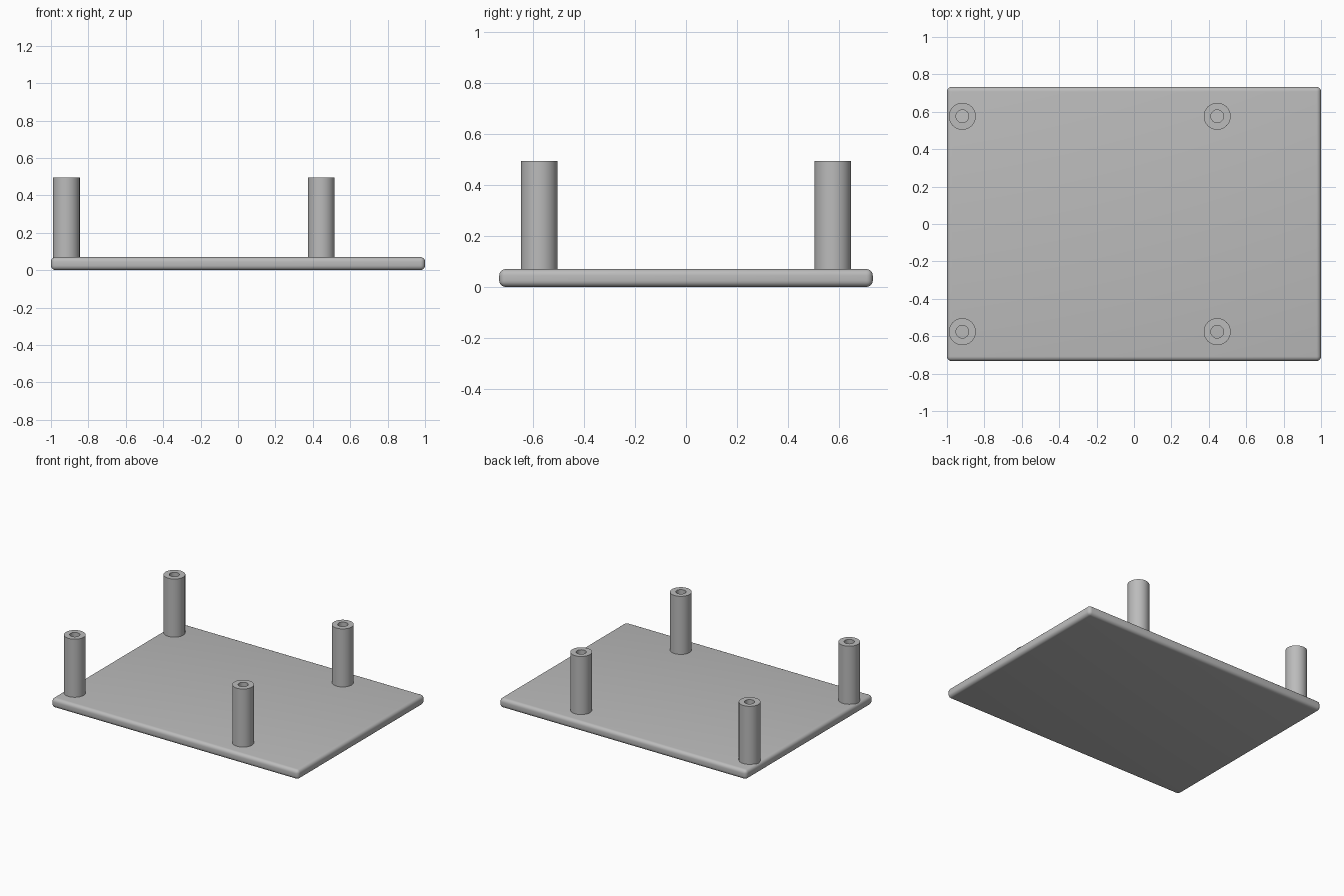
import bpy, bmesh
from math import radians, tau

if "Cube" in bpy.data.objects:
    bpy.data.objects.remove(bpy.data.objects["Cube"])

LENGTH, WIDTH, THICK, ROUND = 2.0, 1.466, 0.07, 0.025
POST_TOP, POST_R, HOLE_R = 0.495, 0.072, 0.034
POST_X, POST_Y = (-0.918, 0.445), (-0.576, 0.576)

# Single plain grey
grey = bpy.data.materials.new("plain_grey")
grey.use_nodes = True
colour = (0.5, 0.5, 0.5, 1)
grey.diffuse_color = colour
grey.node_tree.nodes["Principled BSDF"].inputs["Base Color"].default_value = colour


def make_mesh(name, bm):
    """Turn a bmesh into smooth-shaded mesh data with sharp edges kept."""
    bmesh.ops.recalc_face_normals(bm, faces=bm.faces)
    mesh = bpy.data.meshes.new(name)
    bm.to_mesh(mesh)
    bm.free()
    mesh.materials.append(grey)
    return mesh


def place(name, mesh, location=(0, 0, 0)):
    obj = bpy.data.objects.new(name, mesh)
    obj.location = location
    bpy.context.collection.objects.link(obj)
    return obj


def smooth(obj):
    bpy.ops.object.select_all(action="DESELECT")
    obj.select_set(True)
    bpy.context.view_layer.objects.active = obj
    bpy.ops.object.shade_smooth_by_angle(angle=radians(35))


# Base plate with rounded edges
bm = bmesh.new()
bmesh.ops.create_cube(bm, size=1)
bmesh.ops.scale(bm, vec=(LENGTH, WIDTH, THICK), verts=bm.verts)
bmesh.ops.translate(bm, vec=(0, 0, THICK / 2), verts=bm.verts)
bmesh.ops.bevel(bm, geom=bm.edges[:], offset=ROUND, offset_type="OFFSET",
                segments=5, profile=0.5, affect="EDGES")
smooth(place("base_plate", make_mesh("base_plate", bm)))

# Hollow post: a rectangular wall section spun round its axis, sunk into the plate
bm = bmesh.new()
low = THICK - 0.01
section = [(HOLE_R, low), (POST_R, low), (POST_R, POST_TOP), (HOLE_R, POST_TOP)]
verts = [bm.verts.new((r, 0, z)) for r, z in section]
edges = [bm.edges.new((verts[i - 1], verts[i])) for i in range(len(verts))]
bmesh.ops.spin(bm, geom=verts + edges, cent=(0, 0, 0), axis=(0, 0, 1),
               angle=tau, steps=48, use_merge=True)
bmesh.ops.remove_doubles(bm, verts=bm.verts, dist=0.0001)
post_mesh = make_mesh("post", bm)

# Four posts sharing one mesh
for x, side in zip(POST_X, ("right", "left")):
    for y, end in zip(POST_Y, ("front", "back")):
        post = place(f"{end}_{side}_post", post_mesh, (x, y, 0))
smooth(post)
